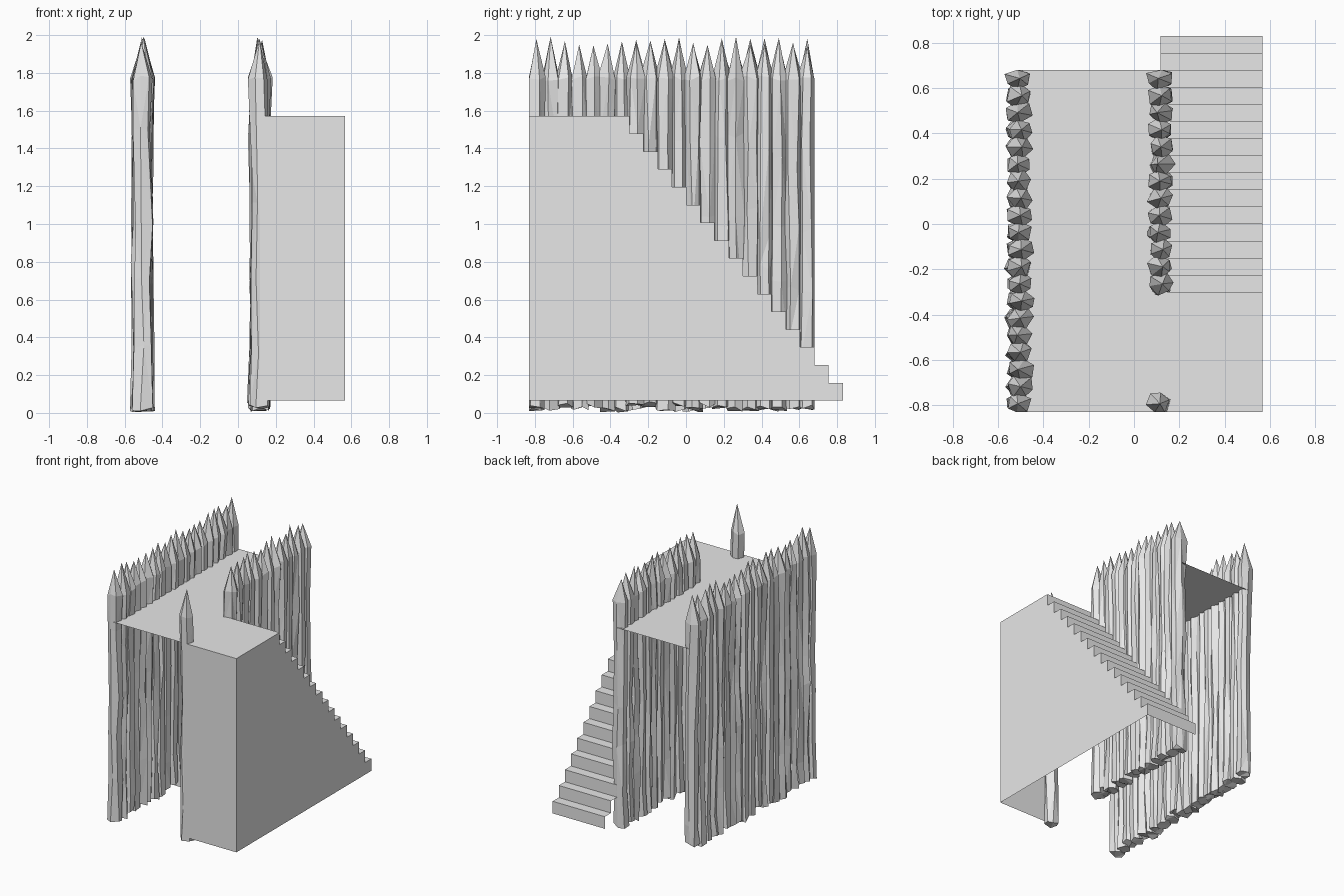
import bpy, bmesh, math, random

random.seed(4)
cube = bpy.data.objects.get("Cube")
if cube:
    bpy.data.objects.remove(cube, do_unlink=True)

grey = bpy.data.materials.new("plain_grey")
grey.use_nodes = True
colour = (0.8, 0.8, 0.8, 1)
grey.diffuse_color = colour
grey.node_tree.nodes["Principled BSDF"].inputs["Base Color"].default_value = colour

FRONT, BACK = -0.83, 0.68          # ends of the palisade and deck
STAIR_END, LANDING = 0.83, -0.30   # foot and head of the stairs
INNER, OUTER = 0.117, 0.567        # stair width in x
BASE, DECK = 0.065, 1.573
STEPS = 16
PITCH = (BACK - FRONT) / 20


def finish(name, bm):
    mesh = bpy.data.meshes.new(name)
    bm.to_mesh(mesh)
    bm.free()
    mesh.materials.append(grey)
    obj = bpy.data.objects.new(name, mesh)
    bpy.context.collection.objects.link(obj)
    return obj


def sheet(bm, points):
    return bm.faces.new([bm.verts.new(p) for p in points])


# Sharpened log with an uneven hewn surface, trimmed flat at the row ends
def post(name, x, y):
    bm = bmesh.new()
    sides = 6
    turn = random.uniform(0, math.tau)
    levels = [random.uniform(0.015, 0.05), 0.3, 0.68, 1.02, 1.4, 1.77]
    rings = []
    for i, z in enumerate(levels):
        inner = 0 < i < len(levels) - 1
        cx = x + random.uniform(-0.008, 0.008)
        lift = random.uniform(-0.12, 0.12) if inner else 0
        size = 0.051 if inner else 0.056
        ring = []
        for k in range(sides):
            a = turn + math.tau * k / sides + random.uniform(-0.2, 0.2)
            r = size * random.uniform(0.86, 1.14)
            py = min(max(y + 0.9 * r * math.sin(a), FRONT), BACK)
            jitter = random.uniform(-0.015, 0.015)
            ring.append(bm.verts.new((cx + r * math.cos(a), py, max(z + lift + jitter, 0))))
        rings.append(ring)
    tip = bm.verts.new((x + random.uniform(-0.015, 0.015), y, random.uniform(1.94, 1.995)))
    for k in range(sides):
        n = (k + 1) % sides
        for low, high in zip(rings, rings[1:]):
            bm.faces.new((low[k], low[n], high[n], high[k]))
        bm.faces.new((rings[-1][k], rings[-1][n], tip))
    bm.faces.new(rings[0][::-1])
    bmesh.ops.triangulate(bm, faces=bm.faces[:])
    bmesh.ops.recalc_face_normals(bm, faces=bm.faces[:])
    finish(name, bm)


# Long palisade, shorter palisade beside the stairs and the lone front post
for i in range(20):
    y = FRONT + PITCH * (i + 0.5)
    post(f"outer_palisade_post_{i + 1}", -0.505, y)
    if i >= 7:
        post(f"inner_palisade_post_{i - 6}", 0.115, y)
    elif i == 0:
        post("front_post", 0.115, y)

# Thin walkway deck between the palisades and over to the landing
bm = bmesh.new()
sheet(bm, [(-0.51, FRONT, DECK), (INNER, FRONT, DECK), (INNER, LANDING, DECK),
           (INNER, BACK, DECK), (-0.51, BACK, DECK)])
sheet(bm, [(INNER, FRONT, DECK), (OUTER, FRONT, DECK),
           (OUTER, LANDING, DECK), (INNER, LANDING, DECK)])
bmesh.ops.remove_doubles(bm, verts=bm.verts[:], dist=0.0001)
finish("walkway_deck", bm)

# Stepped outline shared by the treads and the side wall
run = (STAIR_END - LANDING) / (STEPS - 1)
rise = (DECK - BASE) / STEPS
outline = [(STAIR_END, BASE)]
for s in range(STEPS):
    y = STAIR_END - run * s
    outline.append((y, BASE + rise * (s + 1)))
    if s < STEPS - 1:
        outline.append((y - run, BASE + rise * (s + 1)))

# Treads and risers
bm = bmesh.new()
for (y0, z0), (y1, z1) in zip(outline, outline[1:]):
    sheet(bm, [(OUTER, y0, z0), (OUTER, y1, z1), (INNER, y1, z1), (INNER, y0, z0)])
bmesh.ops.remove_doubles(bm, verts=bm.verts[:], dist=0.0001)
finish("stair_treads", bm)

# Side wall and front wall of the hollow stair block
bm = bmesh.new()
sheet(bm, [(OUTER, y, z) for y, z in outline + [(FRONT, DECK), (FRONT, BASE)]])
finish("stair_side_wall", bm)
bm = bmesh.new()
sheet(bm, [(INNER, FRONT, BASE), (OUTER, FRONT, BASE),
           (OUTER, FRONT, DECK), (INNER, FRONT, DECK)])
finish("stair_front_wall", bm)
